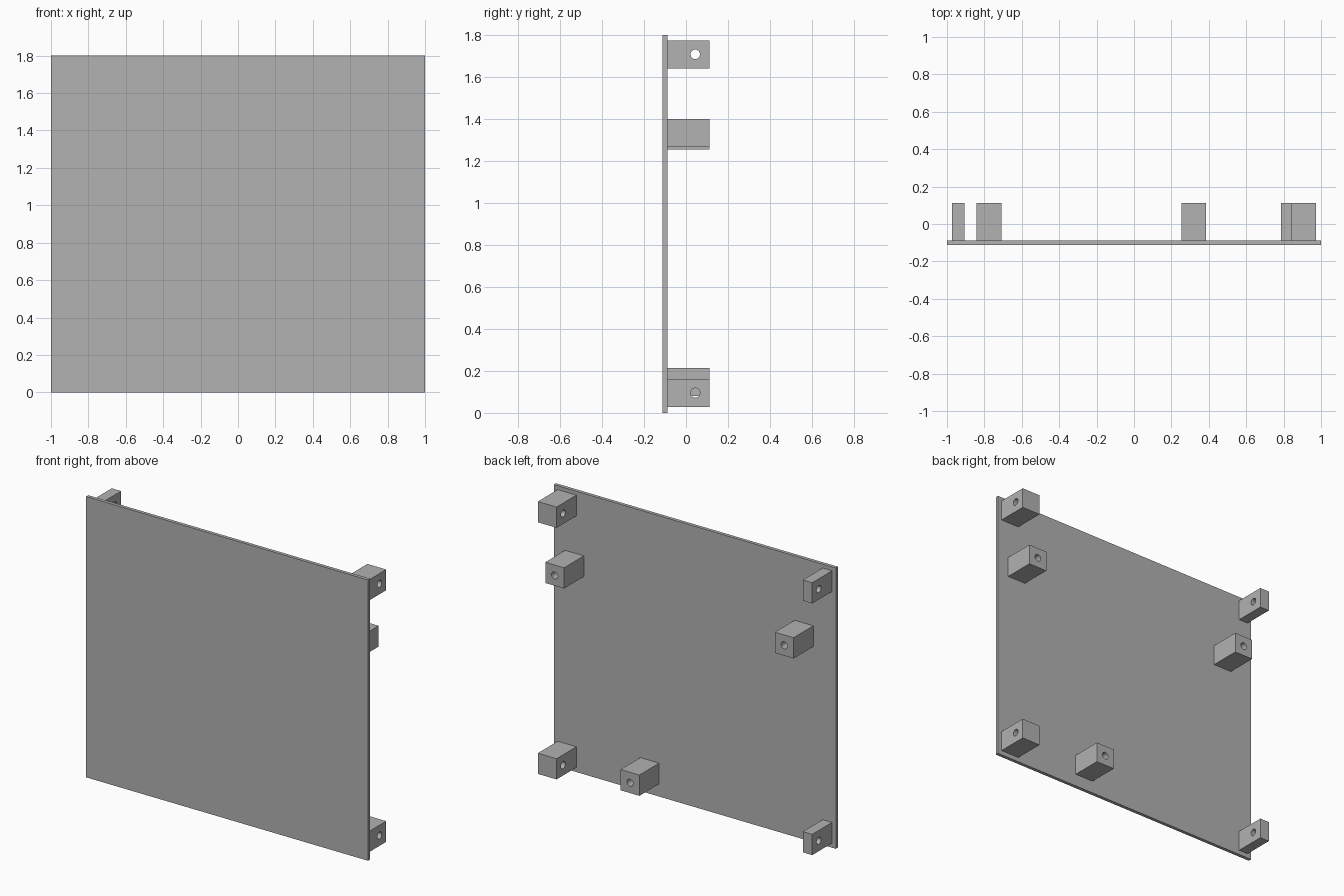
import bpy
from math import pi
from mathutils import Vector

default = bpy.data.objects.get("Cube")
if default:
    bpy.data.objects.remove(default, do_unlink=True)

grey = bpy.data.materials.new("plain_grey")
grey.use_nodes = True
COLOUR = (0.445, 0.445, 0.445, 1)
grey.diffuse_color = COLOUR
grey.node_tree.nodes["Principled BSDF"].inputs["Base Color"].default_value = COLOUR

SIZE = 0.133             # height and full width of a mounting block
DEPTH = 0.2              # how far a block stands off the panel
BACK = 0.111             # rear limit of the blocks
FRONT = BACK - DEPTH     # rear face of the panel
HOLE_RADIUS = 0.0225


def box(name, low, high):
    """Axis-aligned box between two corners."""
    low, high = Vector(low), Vector(high)
    bpy.ops.mesh.primitive_cube_add(size=1, location=(low + high) / 2)
    ob = bpy.context.object
    ob.name = name
    ob.scale = high - low
    bpy.ops.object.transform_apply(location=False, rotation=False, scale=True)
    ob.data.materials.append(grey)
    return ob


def drill(ob, centre, rotation):
    """Cut a round hole through a block."""
    bpy.ops.mesh.primitive_cylinder_add(vertices=32, radius=HOLE_RADIUS,
                                        depth=0.6, location=centre, rotation=rotation)
    cutter = bpy.context.object
    cutter.hide_render = True
    cutter.data.materials.append(grey)
    cut = ob.modifiers.new("hole", 'BOOLEAN')
    cut.object = cutter
    cut.solver = 'EXACT'
    bpy.ops.object.select_all(action='DESELECT')
    bpy.context.view_layer.objects.active = ob
    ob.select_set(True)
    bpy.ops.object.modifier_apply(modifier=cut.name)
    bpy.data.objects.remove(cutter, do_unlink=True)
    bpy.ops.object.shade_smooth_by_angle()


# Flat panel
box("panel", (-1, -BACK, 0), (1, FRONT, 1.8))

# Corner blocks, drilled sideways; those on the right are half as wide
for level, z in (("lower", 0.029), ("upper", 1.642)):
    for side, x, width in (("left", 0.84, SIZE), ("right", -0.973, SIZE / 2)):
        block = box(f"{level}_{side}_corner_block",
                    (x, FRONT, z), (x + width, BACK, z + SIZE))
        drill(block, (x + width / 2, 0.044, z + SIZE / 2), (0, pi / 2, 0))

# Inner blocks, drilled from the rear down to the panel
for name, x, z in (("upper_left", 0.787, 1.267),
                   ("upper_right", -0.841, 1.254),
                   ("lower", 0.253, 0.081)):
    block = box(f"{name}_inner_block", (x, FRONT, z), (x + SIZE, BACK, z + SIZE))
    drill(block, (x + SIZE / 2, 0, z + SIZE / 2), (pi / 2, 0, 0))
